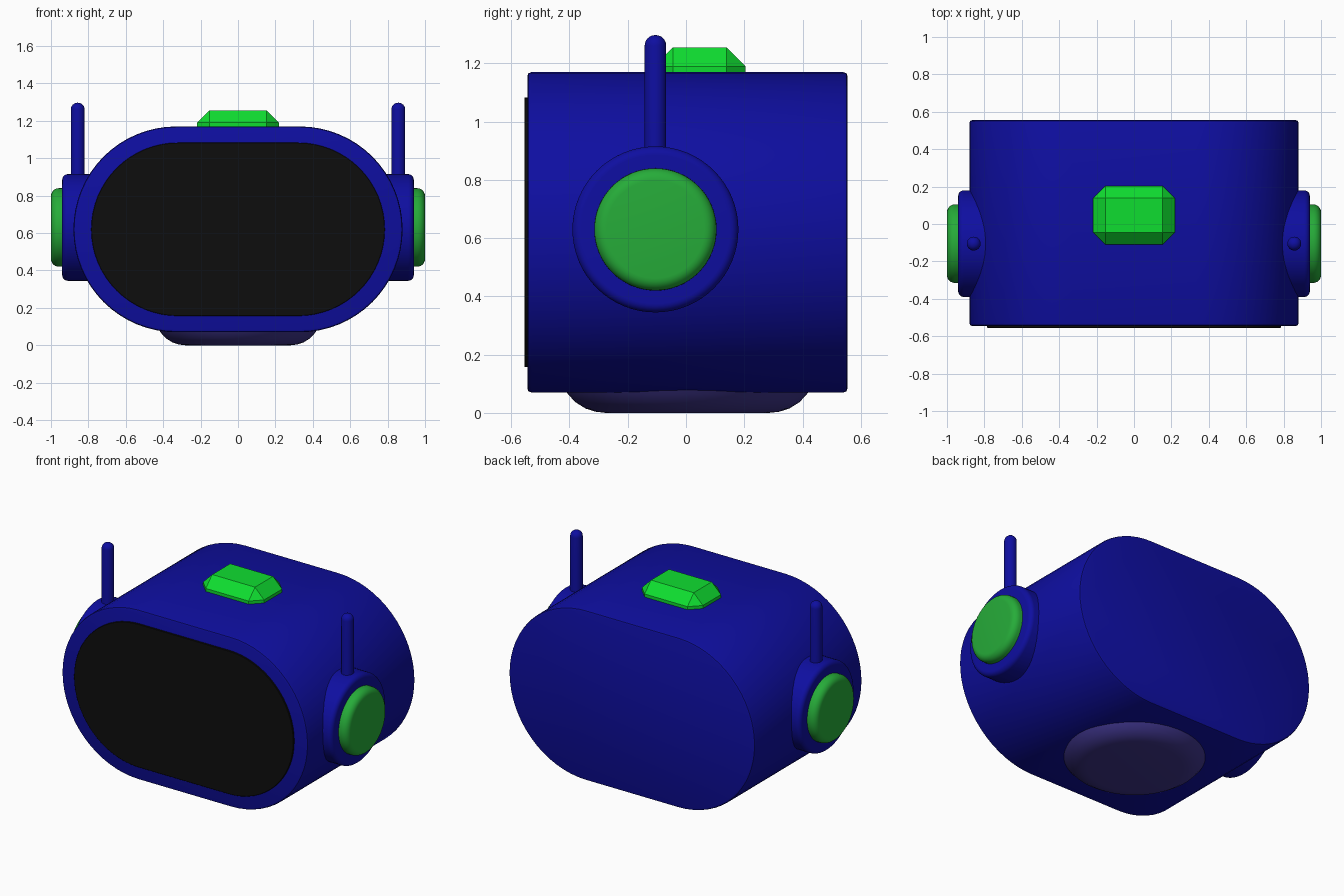
import bpy, bmesh, math
from mathutils import Matrix, Vector

cube = bpy.data.objects.get("Cube")
if cube:
    bpy.data.objects.remove(cube, do_unlink=True)


def make_material(name, rgb):
    """Flat material from 8-bit screen values, converted to linear."""
    linear = []
    for value in rgb:
        c = value / 255
        linear.append(c / 12.92 if c <= 0.04045 else ((c + 0.055) / 1.055) ** 2.4)
    colour = (*linear, 1)
    mat = bpy.data.materials.new(name)
    mat.use_nodes = True
    mat.diffuse_color = colour
    mat.node_tree.nodes["Principled BSDF"].inputs["Base Color"].default_value = colour
    return mat


BLUE = make_material("deep blue", (14, 14, 160))
BLACK = make_material("screen black", (13, 13, 13))
BRIGHT = make_material("bright green", (15, 222, 48))
GREEN = make_material("mid green", (38, 172, 57))
PURPLE = make_material("dusky purple", (62, 52, 138))


def finish(name, bm, mat, smooth=True):
    bmesh.ops.recalc_face_normals(bm, faces=bm.faces)
    mesh = bpy.data.meshes.new(name)
    bm.to_mesh(mesh)
    bm.free()
    mesh.materials.append(mat)
    obj = bpy.data.objects.new(name, mesh)
    bpy.context.collection.objects.link(obj)
    if smooth:
        bpy.ops.object.select_all(action="DESELECT")
        obj.select_set(True)
        bpy.context.view_layer.objects.active = obj
        bpy.ops.object.shade_smooth_by_angle(angle=math.radians(35))
    return obj


def loft(rings):
    """Skin a row of matching closed rings and cap both ends."""
    bm = bmesh.new()
    rows = [[bm.verts.new(p) for p in ring] for ring in rings]
    n = len(rows[0])
    for a, b in zip(rows, rows[1:]):
        for i in range(n):
            j = (i + 1) % n
            bm.faces.new((a[i], a[j], b[j], b[i]))
    bm.faces.new(rows[0])
    bm.faces.new(rows[-1])
    return bm


def stadium(radius, half_flat, y, z, steps=32):
    """Ring with two half-round ends joined by straight edges."""
    ring = []
    for side in (1, -1):
        for i in range(steps + 1):
            a = math.pi * i / steps - math.pi / 2
            ring.append(Vector((side * (half_flat + radius * math.cos(a)), y,
                                z + side * radius * math.sin(a))))
    return ring


def lathe(name, profile, matrix, mat, steps=64):
    """Spin (radius, height) points around local z, then place."""
    rings = [[matrix @ Vector((r * math.cos(math.tau * i / steps),
                               r * math.sin(math.tau * i / steps), h))
              for i in range(steps)] for r, h in profile]
    return finish(name, loft(rings), mat)


def rounded_disc(radius, bottom, top, edge, steps=6):
    """Profile of a disc with a rounded upper rim."""
    arc = [math.pi / 2 * i / steps for i in range(steps + 1)]
    return [(radius, bottom)] + [(radius - edge + edge * math.cos(a),
                                  top - edge + edge * math.sin(a)) for a in arc]


# Main shell, with slightly eased front and back rims
CENTRE_Z, FLAT = 0.62, 0.33
shell = [(0.535, -0.545), (0.546, -0.541), (0.55, -0.53),
         (0.55, 0.54), (0.546, 0.551), (0.535, 0.555)]
finish("body", loft([stadium(r, FLAT, y, CENTRE_Z) for r, y in shell]), BLUE)

# Front screen plate
plate = [(0.463, -0.54), (0.463, -0.553), (0.461, -0.555)]
finish("screen", loft([stadium(r, 0.322, y, CENTRE_Z) for r, y in plate]), BLACK)

# Rounded foot under the shell
foot = [(0.425, 0.12), (0.425, 0.085), (0.41, 0.064), (0.385, 0.037),
        (0.35, 0.015), (0.315, 0.004), (0.28, 0)]
lathe("foot", foot, Matrix.Translation((0, 0.005, 0)), PURPLE)

# Chamfered button on top
bm = bmesh.new()
bmesh.ops.create_cube(bm, size=1, matrix=Matrix.Translation((0, 0.047, 1.165))
                      @ Matrix.Diagonal((0.436, 0.314, 0.18, 1)))
bmesh.ops.bevel(bm, geom=bm.edges[:], offset=0.065, segments=1,
                profile=0.5, affect="EDGES")
finish("top_button", bm, BRIGHT, smooth=False)

# Ear discs, ear pads and antennae on both sides
EAR_Y, EAR_Z = -0.105, 0.63
for side, label in ((1, "left"), (-1, "right")):
    turn = (Matrix.Translation((0, EAR_Y, EAR_Z))
            @ Matrix.Rotation(side * math.pi / 2, 4, "Y"))
    lathe(label + "_ear", rounded_disc(0.285, 0.68, 0.94, 0.03), turn, BLUE)
    lathe(label + "_ear_pad", rounded_disc(0.21, 0.9, 1.0, 0.042), turn, GREEN)
    lathe(label + "_antenna", rounded_disc(0.037, 0.72, 1.297, 0.036),
          Matrix.Translation((side * 0.857, EAR_Y, 0)), BLUE, steps=24)
